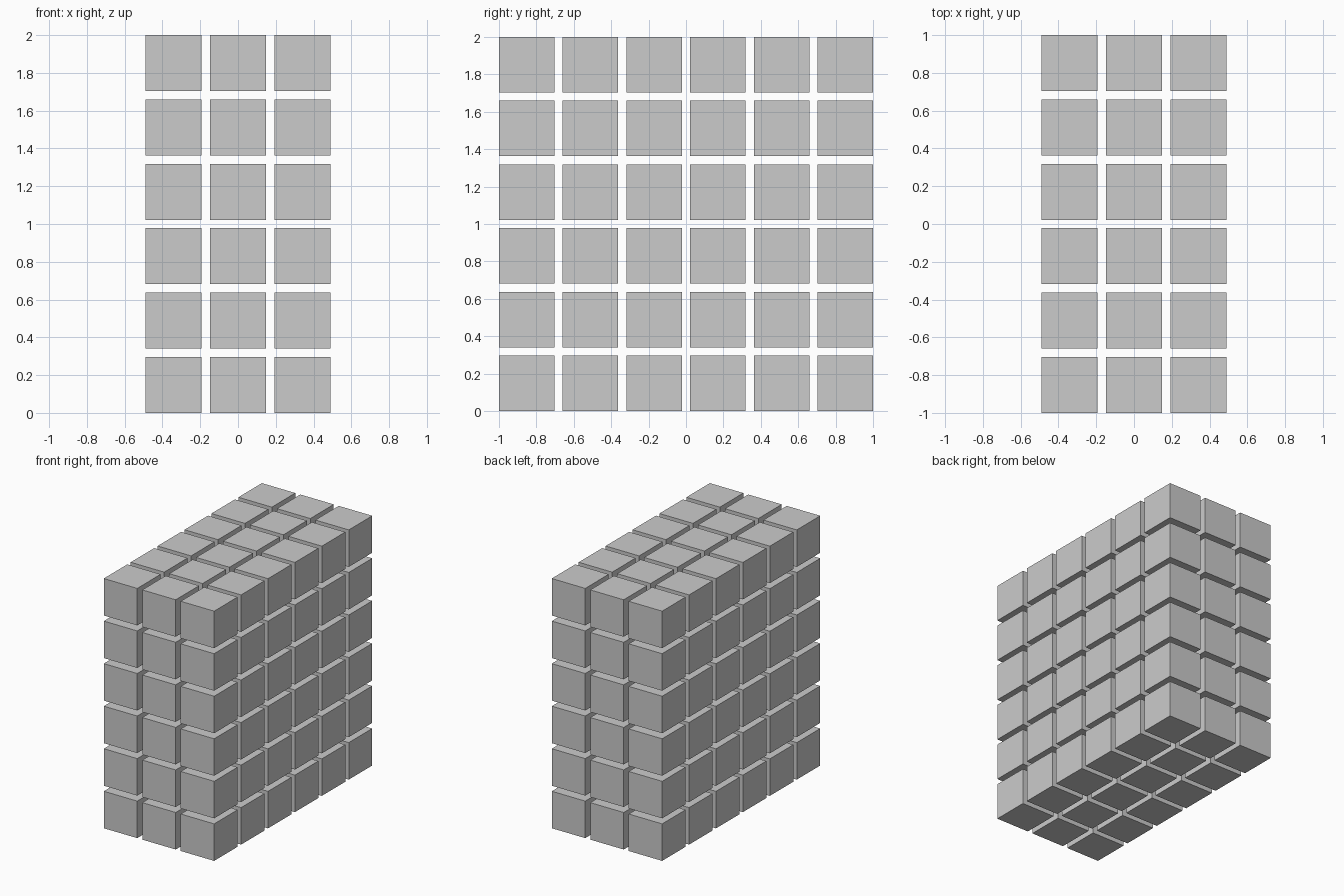
import bpy

if "Cube" in bpy.data.objects:
    bpy.data.objects.remove(bpy.data.objects["Cube"])

COUNTS = (3, 6, 6)
SIZE = 2 / 6.75          # cube edge; six cubes and five gaps span 2 units
PITCH = SIZE * 1.15      # spacing between cube centres

# First cube at the front lower left corner
start = [-(n - 1) * PITCH / 2 for n in COUNTS]
start[2] = SIZE / 2
bpy.ops.mesh.primitive_cube_add(size=SIZE, location=start)
block = bpy.context.object
block.name = "cube_stack"

# Repeat the cube along x, y and z
for axis, count in enumerate(COUNTS):
    array = block.modifiers.new("repeat_" + "xyz"[axis], 'ARRAY')
    array.use_relative_offset = False
    array.use_constant_offset = True
    array.constant_offset_displace = [PITCH if i == axis else 0 for i in range(3)]
    array.count = count
